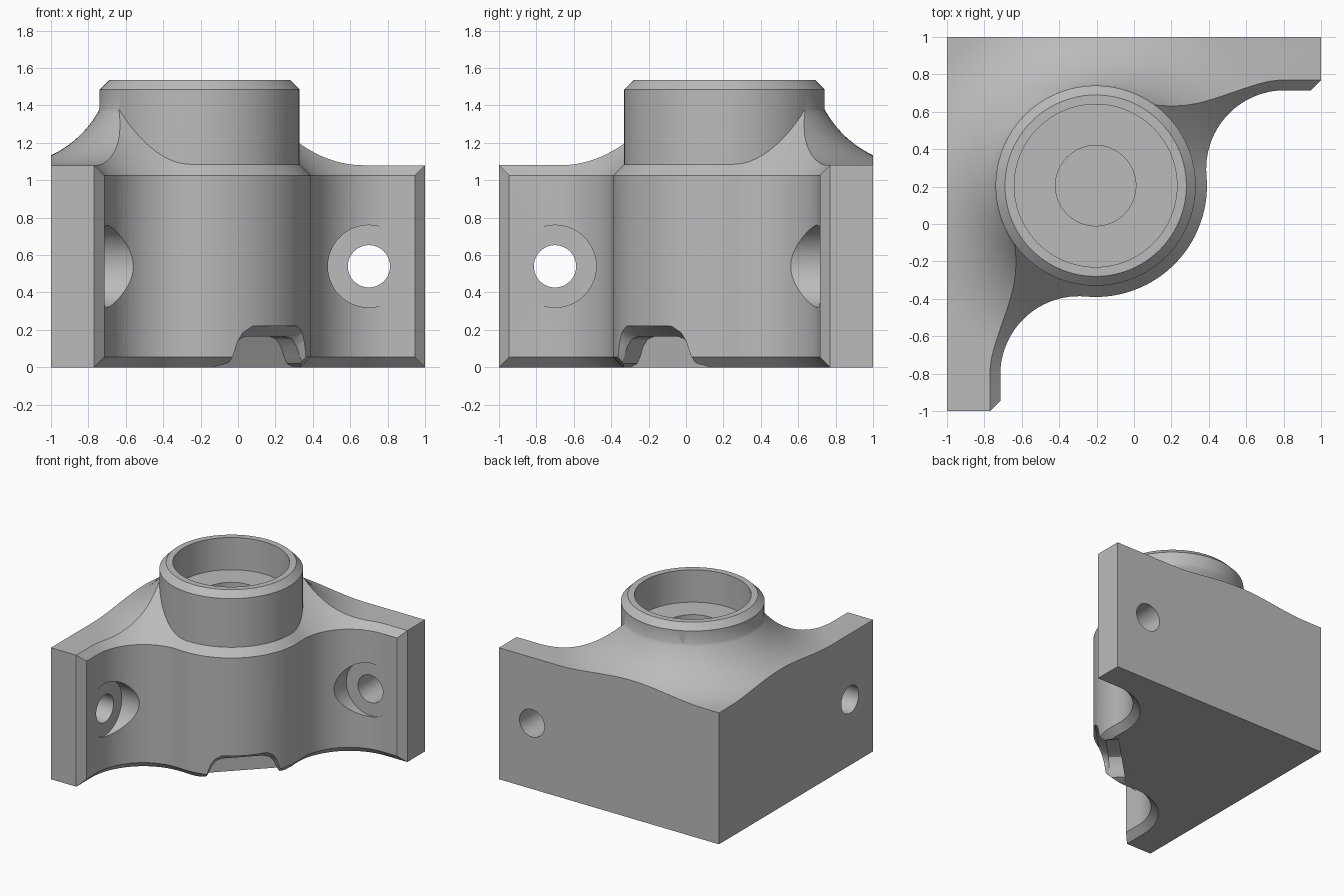
import bpy, bmesh
from math import sin, cos, pi, radians, sqrt, atan2

if "Cube" in bpy.data.objects:
    bpy.data.objects.remove(bpy.data.objects["Cube"], do_unlink=True)

grey = bpy.data.materials.new("light grey")
grey.use_nodes = True
grey.diffuse_color = (0.5, 0.5, 0.5, 1)
grey.node_tree.nodes["Principled BSDF"].inputs["Base Color"].default_value = (0.5, 0.5, 0.5, 1)

AXIS = (-0.205, 0.205)       # vertical axis of the column
COLUMN_R, COVE_R = 0.595, 0.42
FLANGE = -0.715              # inner face of the flange


def loft(name, loops):
    """Solid skinned through equal-length loops, closed at both ends."""
    bm = bmesh.new()
    rings = [[bm.verts.new(p) for p in loop] for loop in loops]
    n = len(rings[0])
    for a, b in zip(rings, rings[1:]):
        for i in range(n):
            j = (i + 1) % n
            bm.faces.new((a[i], a[j], b[j], b[i]))
    bm.faces.new(rings[0])
    bm.faces.new(rings[-1])
    bmesh.ops.recalc_face_normals(bm, faces=bm.faces)
    mesh = bpy.data.meshes.new(name)
    bm.to_mesh(mesh)
    bm.free()
    mesh.materials.append(grey)
    obj = bpy.data.objects.new(name, mesh)
    bpy.context.collection.objects.link(obj)
    return obj


def lathe(name, profile, segments=96):
    """Solid of revolution about the column axis from (radius, z) pairs."""
    turn = [2 * pi * i / segments for i in range(segments)]
    return loft(name, [[(AXIS[0] + r * cos(t), AXIS[1] + r * sin(t), z) for t in turn]
                       for r, z in profile])


def combine(target, tool, operation):
    mod = target.modifiers.new(operation.lower(), 'BOOLEAN')
    mod.operation, mod.object, mod.solver = operation, tool, 'EXACT'
    bpy.context.view_layer.objects.active = target
    bpy.ops.object.modifier_apply(modifier=mod.name)
    bpy.data.objects.remove(tool, do_unlink=True)


def arc(centre, r, a, b, n):
    return [(centre[0] + r * cos(a + (b - a) * i / n),
             centre[1] + r * sin(a + (b - a) * i / n)) for i in range(n + 1)]


def swap(p):
    """Mirror across the diagonal through the back corner."""
    return (-p[1], -p[0])


def outline(d, z):
    """Plan of the bracket, moved inward by d; it overshoots the outer walls."""
    cx = FLANGE + COVE_R
    centre = (cx, AXIS[1] - sqrt((COLUMN_R + COVE_R) ** 2 - (cx - AXIS[0]) ** 2))
    meet = atan2(AXIS[1] - centre[1], AXIS[0] - centre[0])
    half = [(-1.3, -1.53), (FLANGE - d, -0.945 - d)]
    half += arc(centre, COVE_R + d, pi, meet, 24)
    half += arc(AXIS, COLUMN_R - d, meet - pi, -pi / 4, 20)[1:]
    pts = [(-1.3, 1.3)] + half + [swap(p) for p in reversed(half[:-1])]
    return [(x, y, z) for x, y in pts]


# Main body with bevelled inner edges
body = loft("corner_bracket", [outline(0.055, 0), outline(0, 0.055),
                               outline(0, 1.025), outline(0.4, 1.425)])

# Outer walls
square = [(-1, -1), (1, -1), (1, 1), (-1, 1)]
combine(body, loft("outer_walls", [[(x, y, z) for x, y in square] for z in (-0.5, 2)]), 'INTERSECT')

# Concave sweep from the flat top up to the neck
sweep_r, sweep_end = 0.567, 1.035
sweep = [(1.9, -0.3), (1.9, 1.08)]
for i in range(21):
    r = sweep_end + (0.52 - sweep_end) * i / 20
    sweep.append((r, 1.08 + sweep_r - sqrt(sweep_r ** 2 - (sweep_end - r) ** 2)))
combine(body, lathe("top_sweep", sweep), 'INTERSECT')

# Neck with bevelled rim, then the stepped bore
combine(body, lathe("neck", [(0.535, 0.9), (0.535, 1.485), (0.485, 1.535)]), 'UNION')
combine(body, lathe("bore", [(0.435, 1.7), (0.435, 1.27), (0.215, 1.27), (0.215, 0.45)]), 'DIFFERENCE')

# Screw holes with counterbores, one in each flange
for mirrored in (False, True):
    for radius, near, far in ((0.113, 0.4, 1.2), (0.22, 0.0, 0.72)):
        loops = []
        for y in (near, far):
            ring = arc((0.7, 0.54), radius, 0, 2 * pi, 48)[:-1]
            loops.append([(*(swap((x, y)) if mirrored else (x, y)), z) for x, z in ring])
        combine(body, loft("screw_hole", loops), 'DIFFERENCE')

# Arched notch at the foot of the column, flaring at its mouth
inner = [(0.36, -0.05), (0.33, 0.0), (0.28, 0.02), (0.255, 0.06), (0.235, 0.11), (0.20, 0.15), (0.15, 0.165)]
mouth = [(0.42, -0.05), (0.37, 0.0), (0.32, 0.04), (0.295, 0.09), (0.265, 0.16), (0.23, 0.2), (0.17, 0.22)]


def arch(points, s):
    """Arch section at distance s from the axis along the front diagonal."""
    full = points + [(-t, z) for t, z in reversed(points)]
    k = sqrt(0.5)
    return [(AXIS[0] + k * (s + t), AXIS[1] + k * (t - s), z) for t, z in full]


combine(body, loft("notch", [arch(inner, 0.38), arch(inner, 0.5),
                             arch(mouth, 0.57), arch(mouth, 0.8)]), 'DIFFERENCE')

# Smooth curves, crisp edges
bpy.ops.object.select_all(action='DESELECT')
body.select_set(True)
bpy.context.view_layer.objects.active = body
bpy.ops.object.shade_smooth_by_angle(angle=radians(28))
